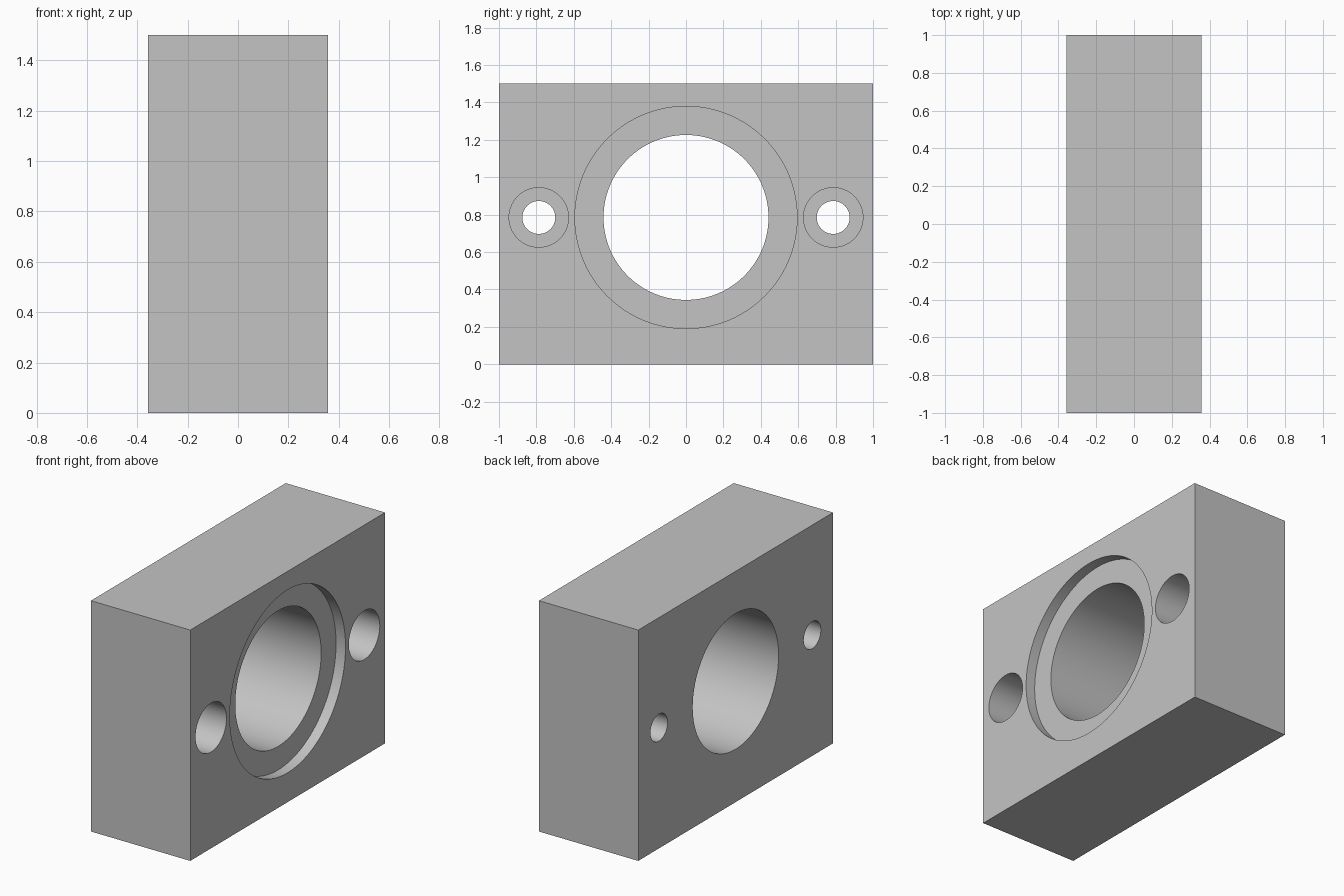
import bpy
import math

HALF_X, WIDTH, HEIGHT = 0.357, 2.0, 1.5
AXIS_Z = 0.785      # height of all the hole centres
BOLT_Y = 0.787      # sideways offset of the bolt holes

cube = bpy.data.objects.get("Cube")
if cube:
    bpy.data.objects.remove(cube, do_unlink=True)

# Material
grey = bpy.data.materials.new("plain_grey")
grey.use_nodes = True
colour = (0.55, 0.55, 0.55, 1.0)
grey.diffuse_color = colour
grey.node_tree.nodes["Principled BSDF"].inputs["Base Color"].default_value = colour

# Solid block
bpy.ops.mesh.primitive_cube_add(size=1, location=(0, 0, HEIGHT / 2))
block = bpy.context.object
block.name = "bearing_block"
block.scale = (2 * HALF_X, WIDTH, HEIGHT)
bpy.ops.object.transform_apply(location=False, rotation=False, scale=True)
block.data.materials.append(grey)


def drill(name, y, radius, depth, sides):
    """Cut a round hole of the given depth into the +x face."""
    start = HALF_X + 0.1
    end = HALF_X - depth
    bpy.ops.mesh.primitive_cylinder_add(
        vertices=sides, radius=radius, depth=start - end,
        location=((start + end) / 2, y, AXIS_Z),
        rotation=(0, math.pi / 2, 0))
    cutter = bpy.context.object
    cutter.name = name
    cutter.hide_render = True
    cutter.data.materials.append(grey)
    bpy.context.view_layer.objects.active = block
    mod = block.modifiers.new(name, 'BOOLEAN')
    mod.operation = 'DIFFERENCE'
    mod.solver = 'EXACT'
    mod.object = cutter
    bpy.ops.object.modifier_apply(modifier=mod.name)
    bpy.data.objects.remove(cutter, do_unlink=True)


THROUGH = 2 * HALF_X + 0.1

# Main bore with its shallow seat
drill("bore_cutter", 0, 0.441, THROUGH, 128)
drill("seat_cutter", 0, 0.594, 0.068, 128)

# Counterbored bolt holes on both sides
for side in (-1, 1):
    drill("bolt_hole_cutter", side * BOLT_Y, 0.088, THROUGH, 64)
    drill("bolt_head_cutter", side * BOLT_Y, 0.159, 0.32, 64)

# Smooth bore walls, sharp rims
bpy.ops.object.select_all(action='DESELECT')
block.select_set(True)
bpy.context.view_layer.objects.active = block
bpy.ops.object.shade_smooth_by_angle(angle=math.radians(30))
